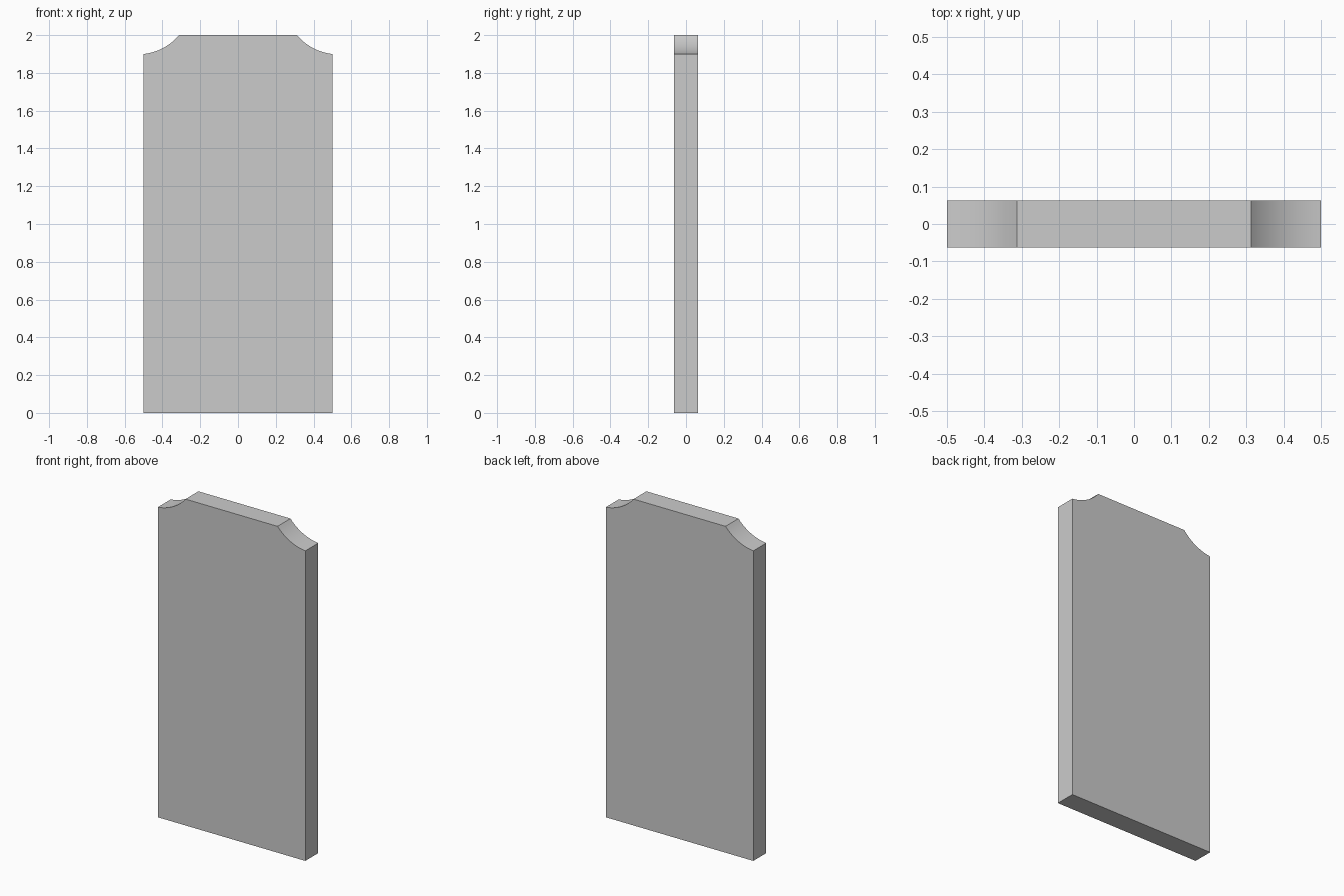
import bpy, bmesh, math

if "Cube" in bpy.data.objects:
    bpy.data.objects.remove(bpy.data.objects["Cube"])

HALF_W, HALF_D, HEIGHT, SHOULDER = 0.5, 0.0625, 2.0, 1.9
RADIUS, A0, A1, STEPS = 0.284, math.radians(6), math.radians(50), 12

# Right-hand concave shoulder, from the outer edge up to the flat top
cx = HALF_W + RADIUS * math.sin(A0)
cz = SHOULDER + RADIUS * math.cos(A0)
shoulder = []
for i in range(STEPS + 1):
    a = A0 + (A1 - A0) * i / STEPS
    shoulder.append((cx - RADIUS * math.sin(a), cz - RADIUS * math.cos(a)))
shoulder[-1] = (shoulder[-1][0], HEIGHT)

# Slab outline: right half, then its mirror image
right = [(HALF_W, 0.0)] + shoulder
outline = right + [(-x, z) for x, z in reversed(right)]

# Extrude the outline through the thickness
bm = bmesh.new()
face = bm.faces.new([bm.verts.new((x, -HALF_D, z)) for x, z in outline])
ext = bmesh.ops.extrude_face_region(bm, geom=[face], use_keep_orig=True)
moved = [v for v in ext["geom"] if isinstance(v, bmesh.types.BMVert)]
bmesh.ops.translate(bm, verts=moved, vec=(0, 2 * HALF_D, 0))
bmesh.ops.recalc_face_normals(bm, faces=bm.faces)

mesh = bpy.data.meshes.new("slab")
bm.to_mesh(mesh)
bm.free()
slab = bpy.data.objects.new("slab", mesh)
bpy.context.collection.objects.link(slab)

# Smooth curved shoulders, crisp edges elsewhere
bpy.context.view_layer.objects.active = slab
slab.select_set(True)
bpy.ops.object.shade_smooth_by_angle(angle=math.radians(30))
